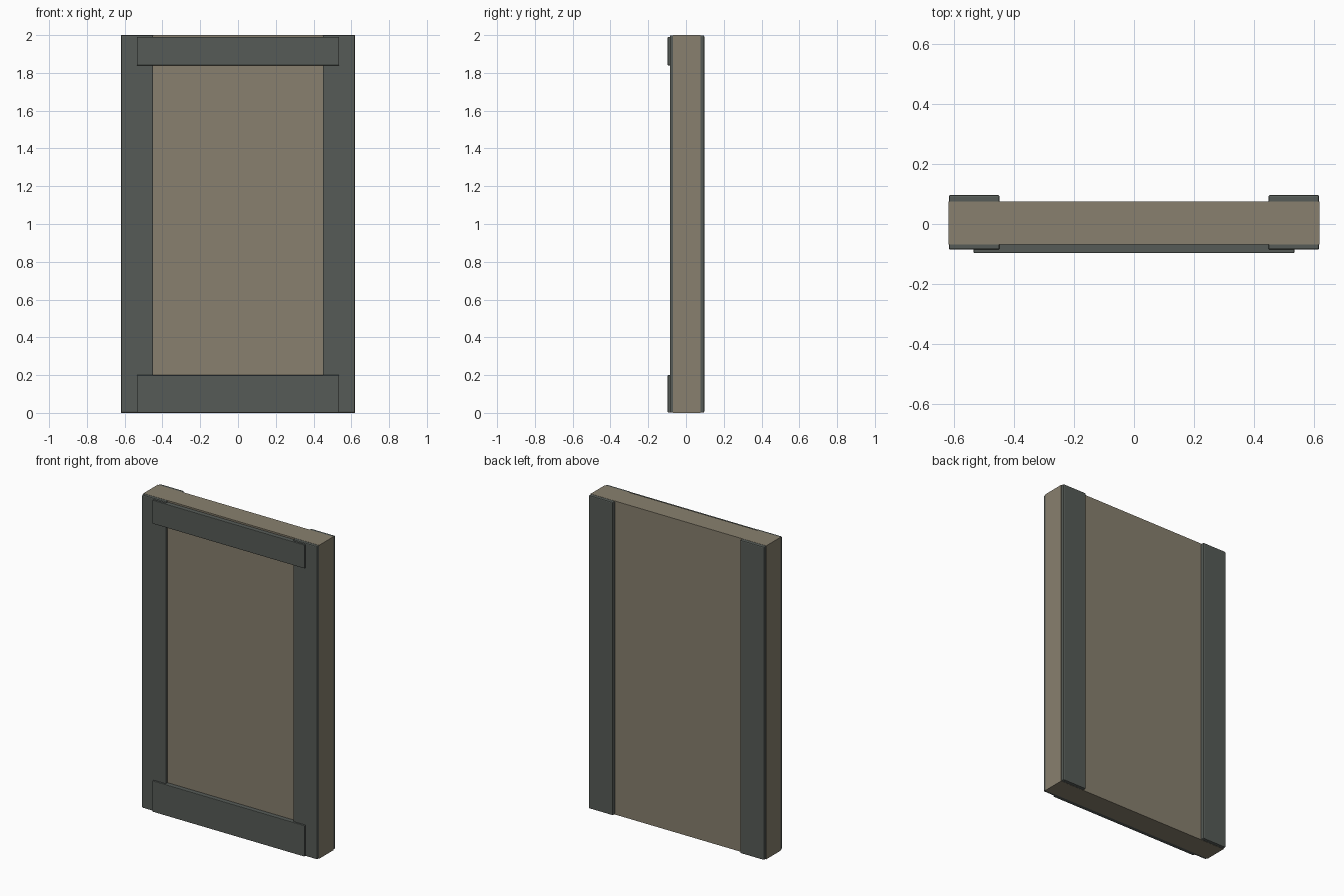
import bpy

cube = bpy.data.objects.get("Cube")
if cube:
    bpy.data.objects.remove(cube, do_unlink=True)


def make_material(name, rgb):
    mat = bpy.data.materials.new(name)
    mat.use_nodes = True
    colour = (*rgb, 1.0)
    mat.diffuse_color = colour
    bsdf = next(n for n in mat.node_tree.nodes if n.type == 'BSDF_PRINCIPLED')
    bsdf.inputs["Base Color"].default_value = colour
    return mat


tan = make_material("warm tan", (0.246, 0.216, 0.156))
slate = make_material("slate grey", (0.093, 0.105, 0.095))


def box(name, low, high, mat, bevel=0.0):
    """Box between two corners, with optional softened edges."""
    centre = [(a + b) / 2 for a, b in zip(low, high)]
    bpy.ops.mesh.primitive_cube_add(size=1, location=centre)
    obj = bpy.context.object
    obj.name = name
    obj.scale = [b - a for a, b in zip(low, high)]
    bpy.ops.object.transform_apply(location=False, rotation=False, scale=True)
    obj.data.materials.append(mat)
    if bevel:
        mod = obj.modifiers.new("edge bevel", 'BEVEL')
        mod.width = bevel
        mod.segments = 2
    return obj


# Central slab, a hair proud of the stiles at its ends and sides
box("panel", (-0.62, -0.068, 0), (0.62, 0.076, 2), tan)

# Upright stiles wrapping the slab front and back
for side, x in (("right", -0.534), ("left", 0.534)):
    box(side + "_stile", (x - 0.085, -0.086, 0.001),
        (x + 0.085, 0.097, 1.999), slate, 0.006)

# Horizontal rails across the front
for name, bottom, top in (("bottom_rail", 0.002, 0.2), ("top_rail", 1.84, 1.99)):
    box(name, (-0.536, -0.097, bottom), (0.536, -0.06, top), slate, 0.003)
